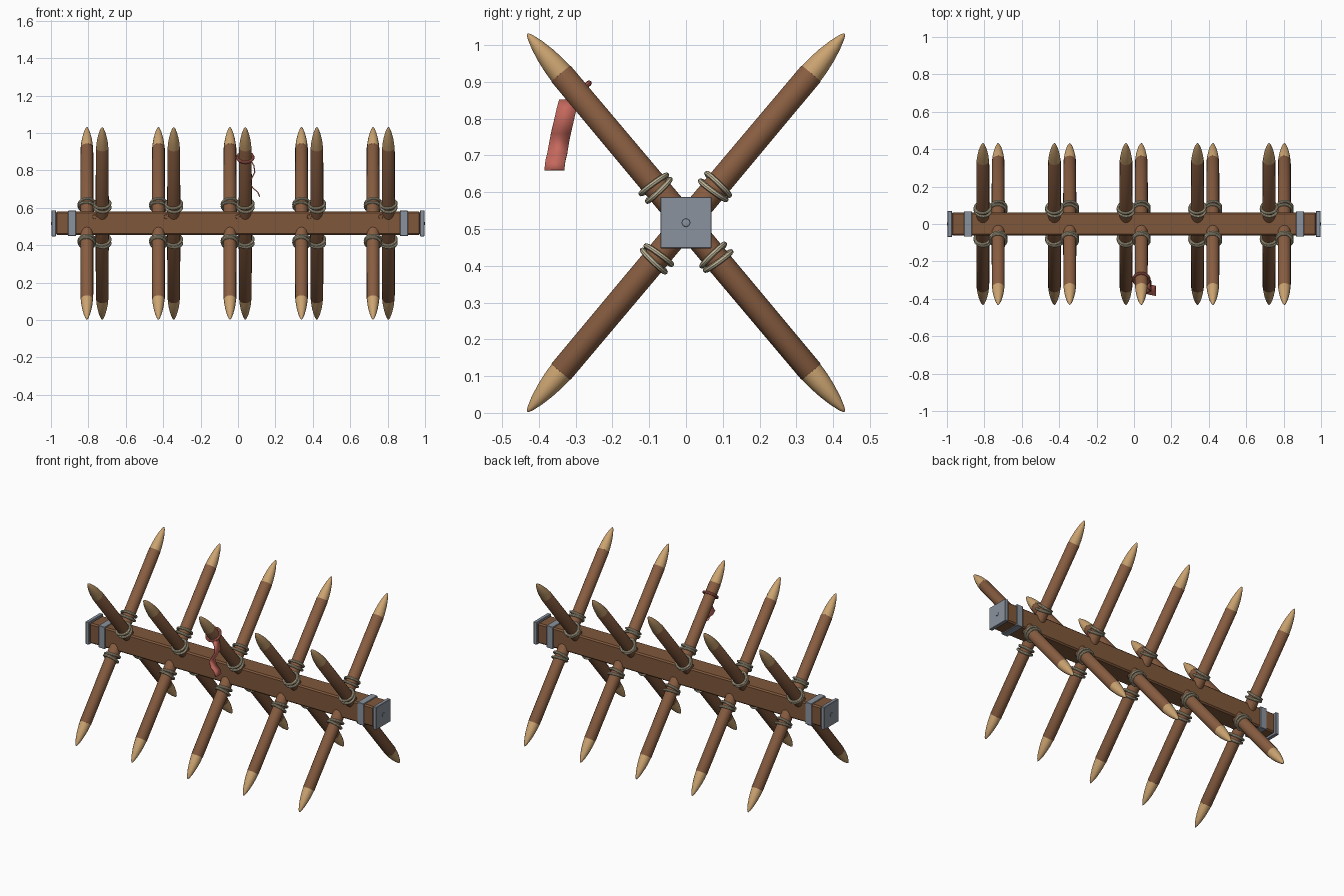
import bpy, bmesh, math
from mathutils import Matrix, Vector

if "Cube" in bpy.data.objects:
    bpy.data.objects.remove(bpy.data.objects["Cube"])

ZC = 0.517                     # height of the beam axis
LEAN = math.radians(40)        # stake lean from vertical


def mat(name, rgb):
    m = bpy.data.materials.new(name)
    m.diffuse_color = (*rgb, 1)
    m.use_nodes = True
    m.node_tree.nodes["Principled BSDF"].inputs["Base Color"].default_value = m.diffuse_color
    return m


BEAM = mat("beam wood", (0.215, 0.097, 0.044))
STAKE = mat("stake wood", (0.245, 0.109, 0.052))
TIP = mat("cut wood", (0.60, 0.37, 0.165))
ROPE = mat("rope", (0.53, 0.47, 0.32))
IRON = mat("iron", (0.26, 0.29, 0.34))
RED = mat("red cloth", (0.56, 0.14, 0.11))


def finish(bm, name, material, matrix=Matrix(), smooth=True):
    bmesh.ops.recalc_face_normals(bm, faces=bm.faces)
    me = bpy.data.meshes.new(name)
    bm.to_mesh(me)
    bm.free()
    me.transform(matrix)
    me.materials.append(material)
    ob = bpy.data.objects.new(name, me)
    bpy.context.collection.objects.link(ob)
    if smooth:
        bpy.ops.object.select_all(action='DESELECT')
        ob.select_set(True)
        bpy.context.view_layer.objects.active = ob
        bpy.ops.object.shade_smooth_by_angle(angle=math.radians(40))
    return ob


def box(name, center, size, material, bevel=0.0):
    bm = bmesh.new()
    bmesh.ops.create_cube(bm, size=1)
    bmesh.ops.scale(bm, vec=size, verts=bm.verts)
    if bevel:
        bmesh.ops.bevel(bm, geom=bm.edges[:], offset=bevel, segments=1,
                        affect='EDGES')
    return finish(bm, name, material, Matrix.Translation(center), False)


def lathe(name, profile, material, matrix, sides=16):
    # profile of (radius, height) turned about local z
    bm = bmesh.new()
    vs = [bm.verts.new((r, 0, z)) for r, z in profile]
    es = [bm.edges.new(p) for p in zip(vs, vs[1:])]
    bmesh.ops.spin(bm, geom=vs + es, axis=(0, 0, 1), cent=(0, 0, 0),
                   angle=math.tau, steps=sides)
    bmesh.ops.remove_doubles(bm, verts=bm.verts, dist=1e-5)
    return finish(bm, name, material, matrix)


def ring(name, major, minor, material, matrix, n=24, m=8):
    bm = bmesh.new()
    vs = [[bm.verts.new(((major + minor * math.cos(b)) * math.cos(a),
                         (major + minor * math.cos(b)) * math.sin(a),
                         minor * math.sin(b)))
           for b in (math.tau * j / m for j in range(m))]
          for a in (math.tau * i / n for i in range(n))]
    for i in range(n):
        for j in range(m):
            k, l = (i + 1) % n, (j + 1) % m
            bm.faces.new((vs[i][j], vs[k][j], vs[k][l], vs[i][l]))
    return finish(bm, name, material, matrix)


# Square beam
box("beam", (0, 0, ZC), (1.95, 0.125, 0.125), BEAM, 0.008)

# Iron bands, end plates and end bolts
for s, side in ((-1, "left"), (1, "right")):
    box(side + "_band", (s * 0.887, 0, ZC), (0.043, 0.136, 0.136), IRON, 0.002)
    box(side + "_end_plate", (s * 0.985, 0, ZC), (0.022, 0.14, 0.14), IRON, 0.002)
    lathe(side + "_end_bolt", [(0, 0), (0.012, 0), (0.011, 0.003), (0, 0.005)], IRON,
          Matrix.Translation((s * 0.995, 0, ZC)) @ Matrix.Rotation(s * math.pi / 2, 4, 'Y'), 8)

# Crossed stakes, each with a point at both ends and rope lashings
shaft = [(0, -0.532), (0.031, -0.532), (0.034, -0.527), (0.0355, 0),
         (0.034, 0.527), (0.031, 0.532), (0, 0.532)]
point = [(0, 0.52), (0.0325, 0.53), (0.0305, 0.56), (0.0255, 0.595), (0.018, 0.63),
         (0.009, 0.658), (0.004, 0.668), (0, 0.671)]
flip = Matrix.Rotation(math.pi, 4, 'X')
for i in range(5):
    cx = (i - 2) * 0.3825 - 0.002
    for off, lean, label in ((-0.041, -LEAN, "back"), (0.041, LEAN, "front")):
        axis = Matrix.Translation((cx + off, 0, ZC)) @ Matrix.Rotation(lean, 4, 'X')
        base = f"{label}_stake_{i + 1}"
        lathe(base, shaft, STAKE, axis)
        for end, turn in (("upper", Matrix()), ("lower", flip)):
            lathe(f"{base}_{end}_point", point, TIP, axis @ turn)
            for k, (d, t) in enumerate(((0.115, 0.07), (0.136, -0.07))):
                ring(f"{base}_{end}_lashing_{k + 1}", 0.0425, 0.0075, ROPE,
                     axis @ turn @ Matrix.Translation((0, 0, d))
                     @ Matrix.Rotation(t, 4, 'Y') @ Matrix.Rotation(t, 4, 'X'))
    # Peg on the beam front
    lathe(f"peg_{i + 1}", [(0, 0), (0.012, 0), (0.011, 0.006), (0, 0.007)], BEAM,
          Matrix.Translation((cx, -0.062, ZC + 0.035))
          @ Matrix.Rotation(math.pi / 2, 4, 'X'), 10)

# Red cloth tied round the middle front stake
ring("cloth_tie", 0.042, 0.0075, RED,
     Matrix.Translation((0.039, 0, ZC)) @ Matrix.Rotation(LEAN, 4, 'X')
     @ Matrix.Translation((0, 0, 0.46)))

# Hanging wavy cloth tail
path = [(0.070, -0.318, 0.850), (0.085, -0.325, 0.825), (0.090, -0.333, 0.790),
        (0.075, -0.340, 0.760), (0.063, -0.345, 0.735), (0.080, -0.350, 0.705),
        (0.105, -0.355, 0.685), (0.116, -0.358, 0.660)]
bm = bmesh.new()
rows = [[bm.verts.new(Vector(p) + Vector((0, s * 0.027, 0))) for s in (-1, 1)] for p in path]
for a, b in zip(rows, rows[1:]):
    bm.faces.new((a[0], a[1], b[1], b[0]))
tail = finish(bm, "cloth_tail", RED)
sol = tail.modifiers.new("thickness", 'SOLIDIFY')
sol.thickness = 0.006
sol.offset = 0
